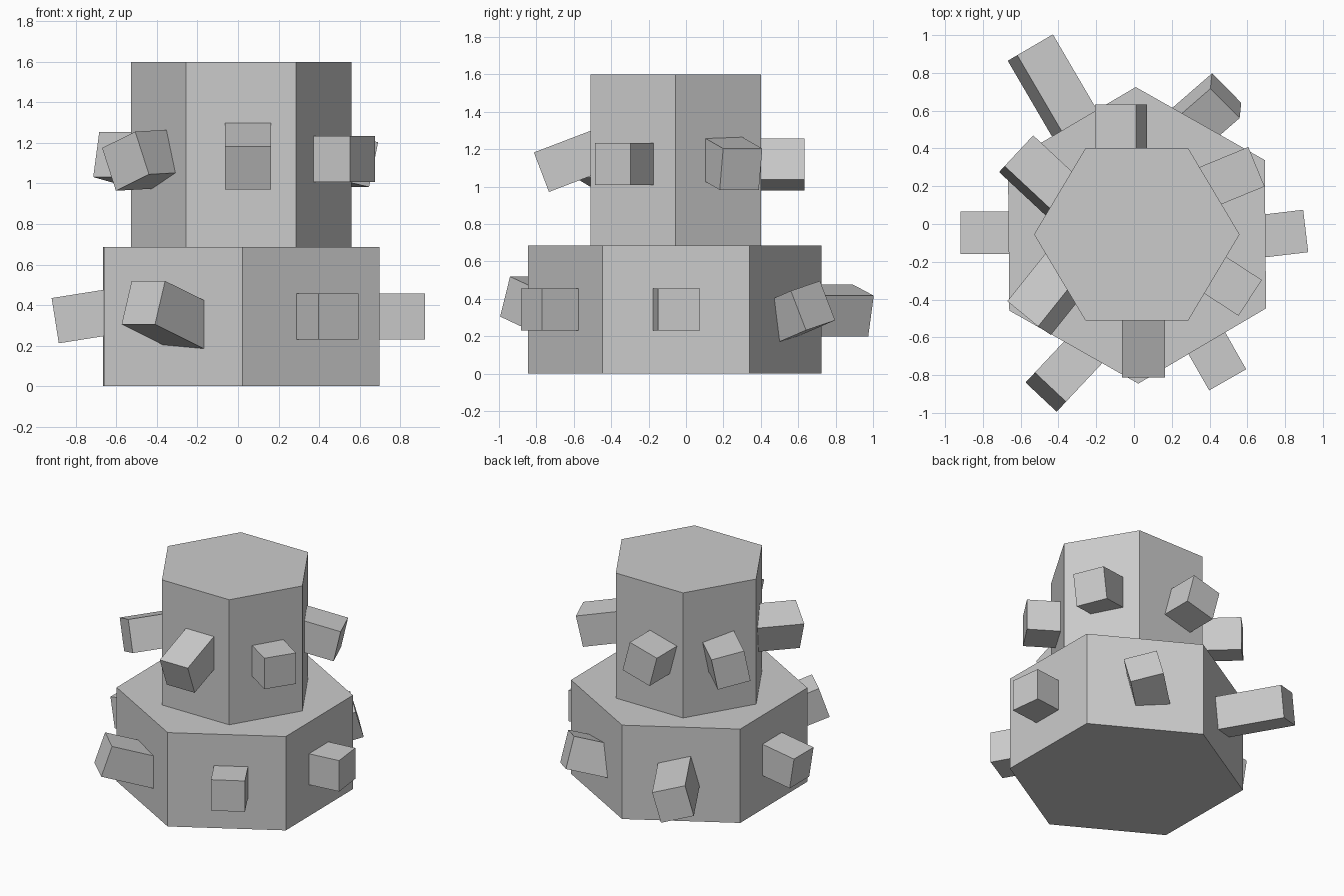
import bpy
from math import radians
from mathutils import Euler, Vector

cube = bpy.data.objects.get("Cube")
if cube:
    bpy.data.objects.remove(cube, do_unlink=True)

grey = bpy.data.materials.new("light_grey")
grey.use_nodes = True
colour = (0.6, 0.6, 0.6, 1)
grey.diffuse_color = colour
grey.node_tree.nodes["Principled BSDF"].inputs["Base Color"].default_value = colour

PEG_WIDTH = 0.226
PEG_LENGTH = 0.55


def finish(name, scale):
    obj = bpy.context.object
    obj.name = name
    obj.scale = scale
    obj.data.materials.append(grey)
    return obj


def hex_block(name, centre, radius, bottom, top, turn, squash=1):
    bpy.ops.mesh.primitive_cylinder_add(
        vertices=6, radius=radius, depth=top - bottom,
        location=(*centre, (top + bottom) / 2), rotation=(0, 0, radians(turn)))
    finish(name, (squash, 1, 1))


def peg(name, tip, heading, pitch=0, roll=0):
    """Square peg whose outer face is centred on tip, sunk into the block."""
    turn = Euler((radians(roll), radians(-pitch), radians(heading)))
    outward = turn.to_matrix() @ Vector((1, 0, 0))
    bpy.ops.mesh.primitive_cube_add(
        size=1, location=Vector(tip) - outward * PEG_LENGTH / 2, rotation=turn)
    finish(name, (PEG_LENGTH, PEG_WIDTH, PEG_WIDTH))


# Two stacked hexagonal blocks
hex_block("lower_block", (0.016, -0.06), 0.785, 0, 0.686, 0.5)
hex_block("upper_block", (0.015, -0.055), 0.544, 0.686, 1.6, 90, 0.968)

# Pegs around the lower block
peg("lower_left_peg", (0.909, -0.037, 0.343), 6.8)
peg("lower_back_left_peg", (0.486, 0.679, 0.364), 41, 15.8, 14.2)
peg("lower_back_right_peg", (-0.549, 0.934, 0.337), 120.3, 0, 15)
peg("lower_right_peg", (-0.902, -0.047, 0.323), 180, -9)
peg("lower_front_right_peg", (-0.467, -0.89, 0.412), 226.8, 18.8)
peg("lower_front_left_peg", (0.496, -0.825, 0.343), 299.7)

# Pegs around the upper block
peg("upper_back_left_peg", (0.626, 0.294, 1.093), 22.4, -12.3)
peg("upper_back_peg", (-0.069, 0.633, 1.118), 90, 0, -15)
peg("upper_back_right_peg", (-0.624, 0.372, 1.121), 137, 0, 11)
peg("upper_front_right_peg", (-0.555, -0.498, 1.11), 231.4, -2, 21)
peg("upper_front_peg", (0.05, -0.773, 1.077), 270, -20.9)
peg("upper_front_left_peg", (0.615, -0.391, 1.121), 327)
